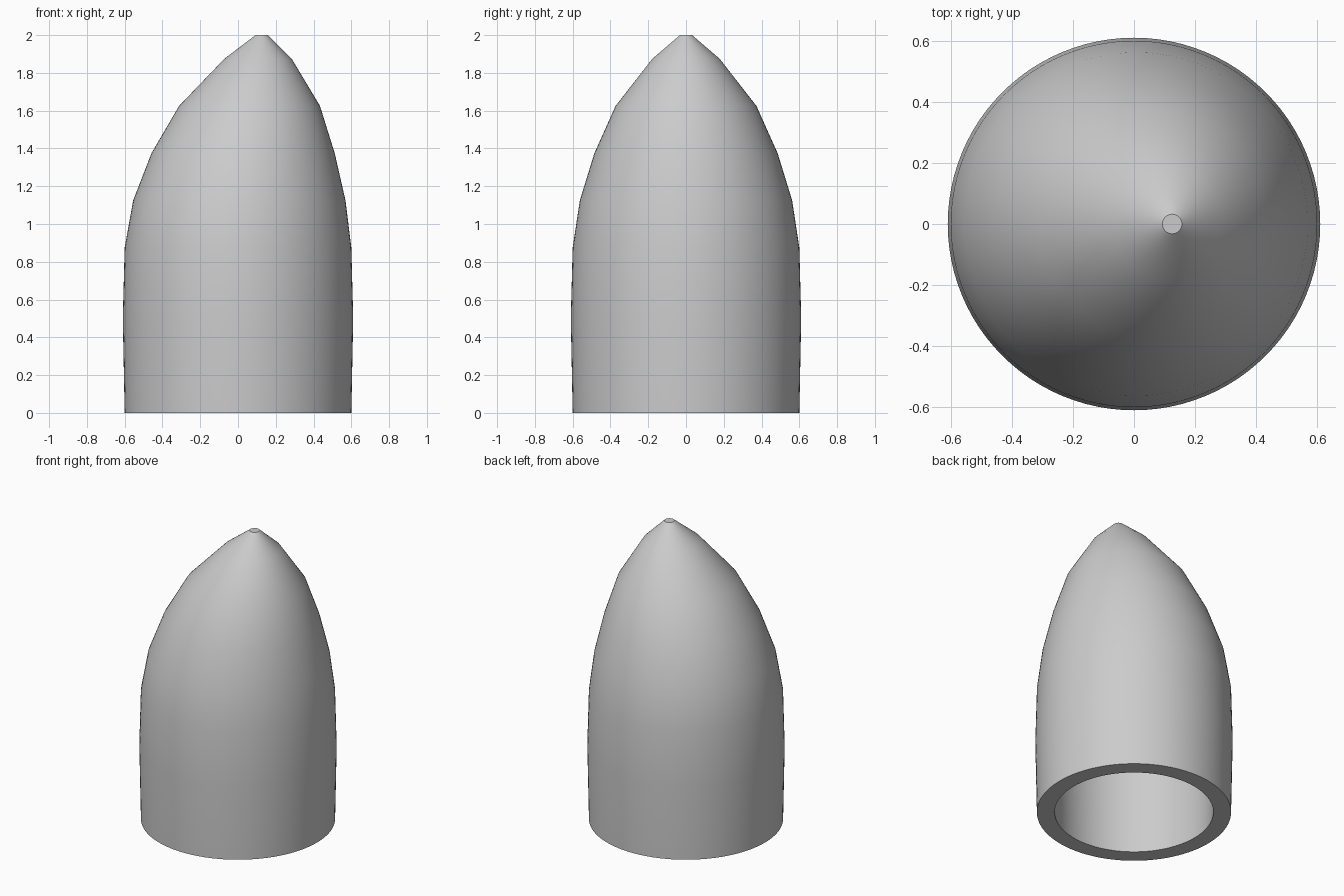
import bpy
import bmesh
from math import cos, sin, tau, radians

cube = bpy.data.objects.get("Cube")
if cube:
    bpy.data.objects.remove(cube, do_unlink=True)

SEGMENTS = 96
WALL = 0.11

# Outer rings: height, radius, sideways drift of the centre
OUTER = [
    (0, 0.6, 0), (0.5, 0.61, 0), (0.875, 0.6, 0),
    (1.125, 0.562, 0.007), (1.375, 0.485, 0.027), (1.625, 0.373, 0.061),
    (1.875, 0.178, 0.106), (2, 0.032, 0.125),
]
# Hollow inside follows the shell, ending in a blunt closed tip
INNER = [(z, r - WALL, x) for z, r, x in OUTER[:6]] + [(1.81, 0.1, 0.095)]

grey = bpy.data.materials.new("plain grey")
grey.use_nodes = True
colour = (0.6, 0.6, 0.6, 1)
grey.diffuse_color = colour
for node in grey.node_tree.nodes:
    if node.type == 'BSDF_PRINCIPLED':
        node.inputs["Base Color"].default_value = colour

bm = bmesh.new()


def ring(z, radius, x):
    return [bm.verts.new((x + radius * cos(tau * i / SEGMENTS),
                          radius * sin(tau * i / SEGMENTS), z))
            for i in range(SEGMENTS)]


# One continuous skin: inside tip, down the bore, across the rim, up the outside
rings = [ring(*r) for r in INNER[::-1] + OUTER]
for low, high in zip(rings, rings[1:]):
    for i in range(SEGMENTS):
        j = (i + 1) % SEGMENTS
        bm.faces.new((low[i], low[j], high[j], high[i]))
bm.faces.new(rings[0])
bm.faces.new(rings[-1])
bmesh.ops.recalc_face_normals(bm, faces=bm.faces)

mesh = bpy.data.meshes.new("hollow_nose_cone")
bm.to_mesh(mesh)
bm.free()
mesh.materials.append(grey)
cone = bpy.data.objects.new("hollow_nose_cone", mesh)
bpy.context.collection.objects.link(cone)

# Smooth sides with crisp rim and tip edges
bpy.ops.object.select_all(action='DESELECT')
cone.select_set(True)
bpy.context.view_layer.objects.active = cone
bpy.ops.object.shade_smooth_by_angle(angle=radians(30))
